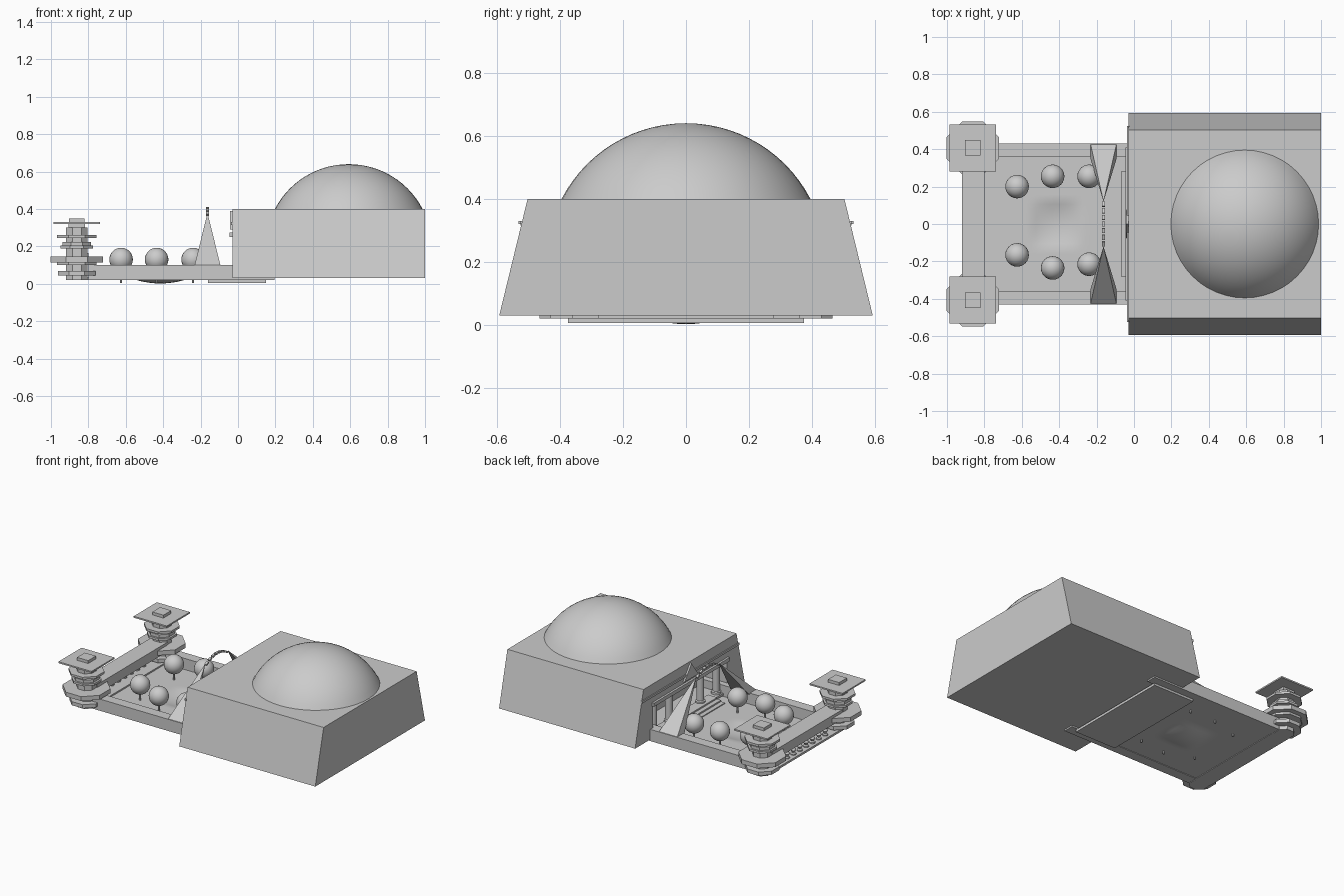
import bpy, bmesh
from math import pi, cos, sin
from mathutils import Vector, Matrix

if "Cube" in bpy.data.objects:
    bpy.data.objects.remove(bpy.data.objects["Cube"])


def finish(name, bm, smooth=False):
    bmesh.ops.recalc_face_normals(bm, faces=bm.faces)
    me = bpy.data.meshes.new(name)
    bm.to_mesh(me)
    bm.free()
    ob = bpy.data.objects.new(name, me)
    bpy.context.collection.objects.link(ob)
    if smooth:
        bpy.ops.object.select_all(action='DESELECT')
        ob.select_set(True)
        bpy.context.view_layer.objects.active = ob
        bpy.ops.object.shade_smooth_by_angle(angle=0.6)
    return ob


def box(name, x0, x1, y0, y1, z0, z1):
    bm = bmesh.new()
    m = Matrix.Translation(((x0 + x1) / 2, (y0 + y1) / 2, (z0 + z1) / 2))
    bmesh.ops.create_cube(bm, size=1, matrix=m @ Matrix.Diagonal((x1 - x0, y1 - y0, z1 - z0, 1)))
    return finish(name, bm)


def prism(name, pts, z0, z1, axis='Z'):
    # extrude a 2D outline; axis X takes (y, z) points
    bm = bmesh.new()
    mk = (lambda p, d: (d, p[0], p[1])) if axis == 'X' else (lambda p, d: (p[0], p[1], d))
    lo = [bm.verts.new(mk(p, z0)) for p in pts]
    hi = [bm.verts.new(mk(p, z1)) for p in pts]
    bm.faces.new(lo)
    bm.faces.new(hi)
    for i in range(len(pts)):
        j = (i + 1) % len(pts)
        bm.faces.new((lo[i], lo[j], hi[j], hi[i]))
    return finish(name, bm)


def lathe(name, x, y, prof, n=16):
    bm = bmesh.new()
    rings = [[bm.verts.new((x + r * cos(2 * pi * i / n), y + r * sin(2 * pi * i / n), z))
              for i in range(n)] for r, z in prof]
    for a, b in zip(rings, rings[1:]):
        for i in range(n):
            j = (i + 1) % n
            bm.faces.new((a[i], a[j], b[j], b[i]))
    bm.faces.new(rings[0])
    bm.faces.new(rings[-1])
    return finish(name, bm, True)


def ngon(x, y, w, n):
    r = w / cos(pi / n)
    return [(x + r * cos(2 * pi * (i + .5) / n), y + r * sin(2 * pi * (i + .5) / n)) for i in range(n)]


# main hall with battered side walls and a recessed entrance porch
hall = prism("main_hall", [(-.593, .03), (.593, .03), (.503, .4), (-.503, .4)], -.03, 1, 'X')
cut = box("porch_cutter", -.2, .16, -.4, .4, .045, .27)
cut.hide_render = True
mod = hall.modifiers.new("porch", 'BOOLEAN')
mod.operation = 'DIFFERENCE'
mod.solver = 'EXACT'
mod.object = cut
bpy.context.view_layer.objects.active = hall
bpy.ops.object.modifier_apply(modifier=mod.name)
bpy.data.objects.remove(cut)

# dome: cap of a larger sphere
R, cz = .445, .195
a0 = .479
lathe("dome", .592, 0, [(R * cos(a) + 1e-4, cz + R * sin(a))
                       for a in [a0 + (pi / 2 - a0) * i / 14 for i in range(15)]], 48)

# entrance: columns, lintel, centre panel, steps
for y in (-.34, -.17, .17, .34):
    lathe("porch_column", .01, y, [(.032, .045), (.032, .06), (.024, .065), (.024, .25),
                                   (.032, .255), (.032, .27)])
box("lintel", -.037, -.025, -.525, .525, .315, .33)
box("lower_lintel", -.045, -.025, -.41, .41, .25, .275)
prism("entrance_gable", [(-.075, .29), (.075, .29), (0, .39)], -.042, -.025, 'X')
for i in range(3):
    box("entrance_step", -.10 + .03 * i, .03, -.28, .28, .02, .03 + .01 * i)

# base plate and courtyard walls
box("base_plate", -.16, .15, -.375, .375, .005, .022)
for s in (-1, 1):
    box("courtyard_wall", -.8, .195, min(s * .36, s * .43), max(s * .36, s * .43), .02, .1)

# courtyard floor with a shallow basin
bm = bmesh.new()
bmesh.ops.create_grid(bm, x_segments=36, y_segments=28, size=.5,
                      matrix=Matrix.Translation((-.475, 0, .024)) @ Matrix.Diagonal((.89, .74, 1, 1)))
for v in bm.verts:
    u, w = (v.co.x + .415) / .14, v.co.y / .13
    d = max(0, 1 - u * u) * max(0, 1 - w * w)
    v.co.z -= .022 * d
finish("courtyard_floor", bm, True)

# round trees on thin stems
for x, y in ((-.625, .2), (-.435, .255), (-.24, .255), (-.625, -.165), (-.435, -.235), (-.24, -.215)):
    bm = bmesh.new()
    bmesh.ops.create_uvsphere(bm, u_segments=24, v_segments=14, radius=.063,
                              matrix=Matrix.Translation((x, y, .13)))
    finish("tree_ball", bm, True)
    lathe("tree_stem", x, y, [(.006, .005), (.006, .08)], 8)

# corner towers of stacked tiers: z0, z1, half width, sides
tiers = [(.02, .3, .058, 8), (.045, .07, .1, 8), (.115, .145, .14, 8), (.1, .115, .105, 8),
         (.19, .205, .088, 8), (.245, .26, .105, 8), (.205, .225, .075, 8), (.3, .32, .045, 4),
         (.32, .33, .125, 4), (.33, .35, .042, 4)]
for s in (-1, 1):
    for z0, z1, w, n in tiers:
        prism("tower_tier", ngon(-.862, s * .407, w, n), z0, z1)

# gate: beam on turned balusters
box("gate_beam", -.92, -.8, -.38, .38, .1, .165)
box("gate_sill", -.92, -.8, -.38, .38, .02, .034)
for i in range(8):
    lathe("gate_baluster", -.885, -.24 + .48 * i / 7,
          [(.018, .034), (.018, .042), (.009, .048), (.018, .065), (.009, .082), (.018, .09), (.018, .1)], 10)

# leaning spires and the segmented arch between their tips
for s in (-1, 1):
    bm = bmesh.new()
    base = [bm.verts.new((x, s * y, .095)) for x, y in ((-.233, .43), (-.093, .43), (-.093, .35), (-.233, .35))]
    tip = bm.verts.new((-.163, s * .12, .38))
    bm.faces.new(base)
    for i in range(4):
        bm.faces.new((base[i], base[(i + 1) % 4], tip))
    finish("leaning_spire", bm)
for i in range(7):
    t = (i - 3) / 3
    y, z = .105 * t, .405 - .03 * t * t
    bm = bmesh.new()
    bmesh.ops.create_cube(bm, size=1, matrix=Matrix.Translation((-.163, y, z))
                          @ Matrix.Rotation(-.5 * t, 4, 'X') @ Matrix.Diagonal((.016, .026, .012, 1)))
    finish("arch_segment", bm)
